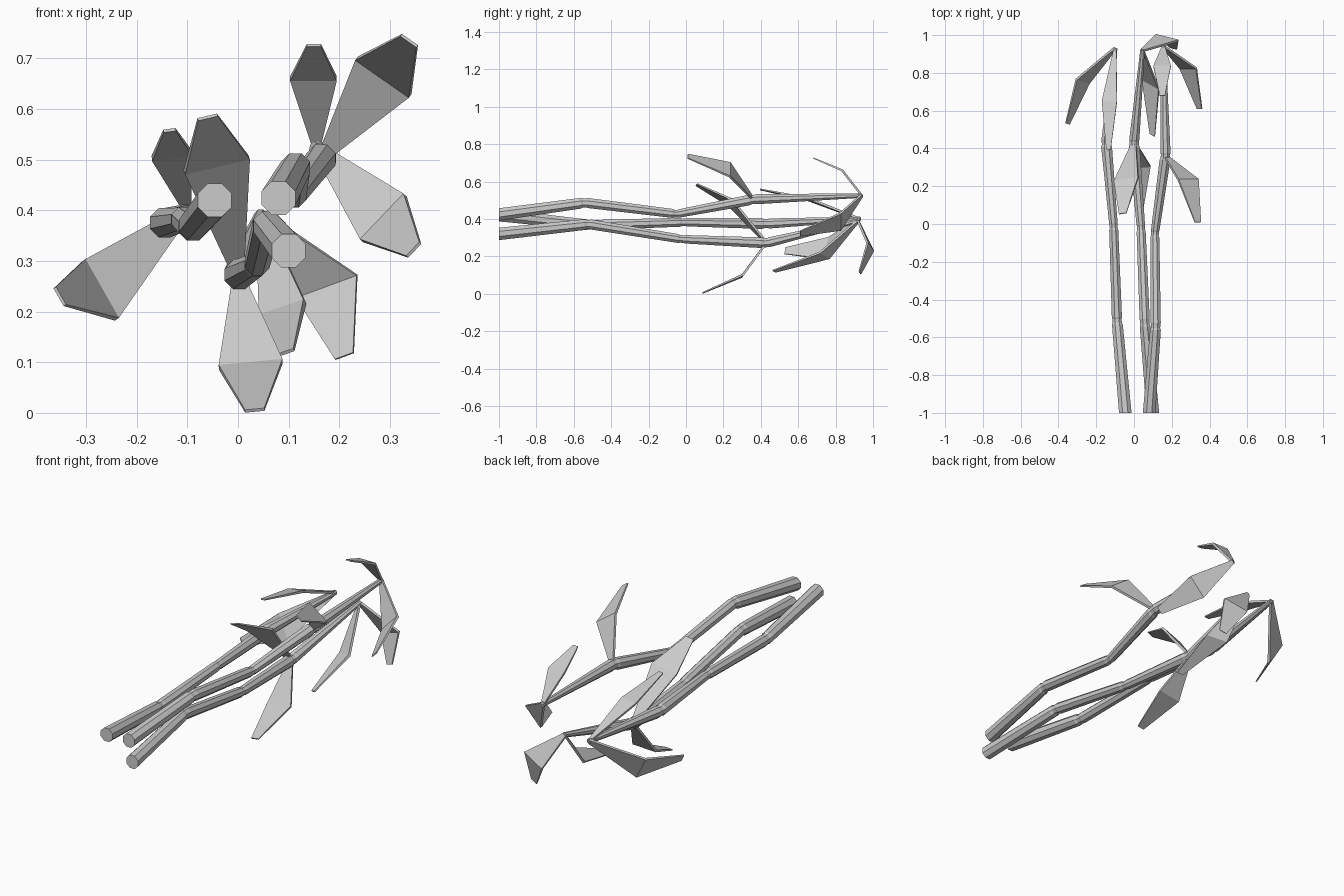
import bpy, bmesh, math
from mathutils import Vector as V

if "Cube" in bpy.data.objects:
    bpy.data.objects.remove(bpy.data.objects["Cube"])

def finish(bm, name):
    bmesh.ops.recalc_face_normals(bm, faces=bm.faces)
    me = bpy.data.meshes.new(name)
    bm.to_mesh(me)
    bm.free()
    ob = bpy.data.objects.new(name, me)
    bpy.context.collection.objects.link(ob)
    return ob

RADII = [0.036, 0.031, 0.026, 0.031, 0.013]

def stalk(name, pts):
    """Eight-sided cane with a small groove at every joint."""
    pts = [V(p) for p in pts]
    stations = [(pts[0], RADII[0])]
    for i in range(1, len(pts) - 1):
        back = (pts[i - 1] - pts[i]).normalized()
        ahead = (pts[i + 1] - pts[i]).normalized()
        r = RADII[i]
        stations += [(pts[i] + back * 0.022, r), (pts[i] + back * 0.012, r * 0.86),
                     (pts[i] + ahead * 0.008, r * 0.86), (pts[i] + ahead * 0.016, r * 0.94)]
    stations.append((pts[-1], RADII[-1]))
    bm = bmesh.new()
    rings = []
    for c, r in stations:
        rings.append([bm.verts.new(c + V((math.cos(a), 0, math.sin(a))) * r)
                      for a in [math.pi / 8 + k * math.pi / 4 for k in range(8)]])
    for a, b in zip(rings, rings[1:]):
        for k in range(8):
            bm.faces.new((a[k], a[(k + 1) % 8], b[(k + 1) % 8], b[k]))
    bm.faces.new(rings[0])
    bm.faces.new(rings[-1])
    return finish(bm, name)

def leaf(name, base, mid, tip, half):
    """Bent blade: narrow base, wide middle, blunt tip."""
    base, mid, tip, half = V(base), V(mid), V(tip), V(half)
    rows = [(base, half * 0.16, 0.006), (mid, half, 0.006), (tip, half * 0.3, 0.003)]
    bm = bmesh.new()
    rings = []
    for i, (c, h, t) in enumerate(rows):
        d = (tip - base) if i == 1 else (mid - base if i == 0 else tip - mid)
        n = d.cross(h).normalized() * t
        rings.append([bm.verts.new(c + o) for o in (-h - n, h - n, h + n, -h + n)])
    for a, b in zip(rings, rings[1:]):
        for k in range(4):
            bm.faces.new((a[k], a[(k + 1) % 4], b[(k + 1) % 4], b[k]))
    bm.faces.new(rings[0])
    bm.faces.new(rings[-1])
    return finish(bm, name)

# Three bent canes
left_end, low_end, high_end = (-0.10, 0.93, 0.40), (0.045, 0.92, 0.39), (0.155, 0.94, 0.525)
low_joint, high_joint = (0.0, 0.43, 0.272), (0.167, 0.36, 0.505)
stalk("left_stalk", [(-0.046, -1, 0.42), (-0.09, -0.51, 0.367), (-0.108, -0.01, 0.383),
                     (-0.147, 0.43, 0.375), left_end])
stalk("high_stalk", [(0.08, -1, 0.424), (0.115, -0.54, 0.487), (0.11, -0.05, 0.427),
                     high_joint, high_end])
stalk("low_stalk", [(0.10, -1, 0.32), (0.057, -0.52, 0.372), (0.037, -0.02, 0.292),
                    low_joint, low_end])

# Leaves: base, middle, tip, half-width vector at the middle
leaves = [
    (left_end, (-0.272, 0.755, 0.243), (-0.352, 0.53, 0.23), (0.033, -0.01, -0.058)),
    (left_end, (-0.13, 0.65, 0.507), (-0.135, 0.395, 0.558), (0.04, 0, 0.005)),
    (low_joint, (-0.042, 0.235, 0.49), (-0.06, 0.055, 0.584), (0.064, 0.01, 0.015)),
    (low_joint, (0.025, 0.30, 0.096), (0.033, 0.09, 0.005), (0.063, 0.005, 0.006)),
    (low_end, (0.175, 0.985, 0.25), (0.21, 0.93, 0.112), (0.06, -0.015, 0.022)),
    (low_end, (0.088, 0.74, 0.205), (0.097, 0.47, 0.12), (0.044, -0.025, 0.015)),
    (high_joint, (0.287, 0.235, 0.663), (0.338, 0.01, 0.735), (0.053, 0, -0.037)),
    (high_end, (0.149, 0.835, 0.66), (0.15, 0.68, 0.726), (0.046, 0, 0)),
    (high_end, (0.287, 0.825, 0.385), (0.347, 0.61, 0.322), (0.043, 0, 0.045)),
]
for i, args in enumerate(leaves):
    leaf(f"leaf_{i + 1}", *args)
